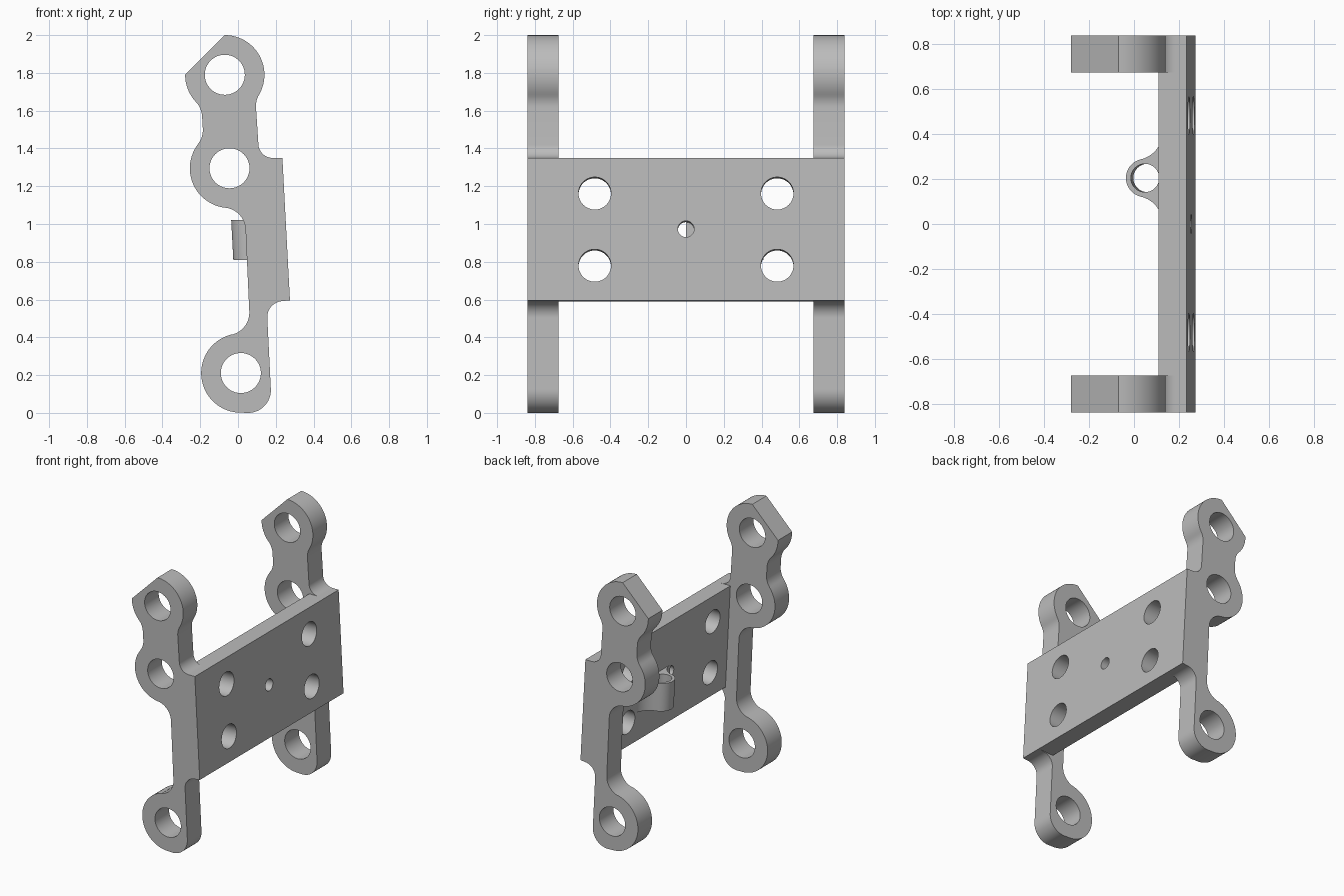
import bpy, bmesh
from math import atan2, cos, sin, radians, degrees
from mathutils import Vector

old = bpy.data.objects.get("Cube")
if old:
    bpy.data.objects.remove(old, do_unlink=True)

LEAN = 0.053        # the whole bracket leans this much in x per unit of height
TILT = 3.03         # the same lean in degrees

grey = bpy.data.materials.new("plain grey")
grey.use_nodes = True
grey.diffuse_color = (0.5, 0.5, 0.5, 1)
grey.node_tree.nodes["Principled BSDF"].inputs["Base Color"].default_value = (0.5, 0.5, 0.5, 1)


def arc(c, r, a0, a1):
    n = max(4, int(abs(a1 - a0) / 5))
    angles = [radians(a0 + (a1 - a0) * i / n) for i in range(n + 1)]
    return [(c[0] + r * cos(a), c[1] + r * sin(a)) for a in angles]


def toward(a, b):
    return degrees(atan2(b[1] - a[1], b[0] - a[0]))


def prism(name, start, end):
    """Solid between two matching outlines."""
    bm = bmesh.new()
    a = [bm.verts.new(p) for p in start]
    b = [bm.verts.new(p) for p in end]
    bm.faces.new(a)
    bm.faces.new(b[::-1])
    for i in range(len(a)):
        j = (i + 1) % len(a)
        bm.faces.new((a[i], b[i], b[j], a[j]))
    bmesh.ops.recalc_face_normals(bm, faces=bm.faces)
    mesh = bpy.data.meshes.new(name)
    bm.to_mesh(mesh)
    bm.free()
    mesh.materials.append(grey)
    ob = bpy.data.objects.new(name, mesh)
    bpy.context.collection.objects.link(ob)
    return ob


def select(ob):
    bpy.ops.object.select_all(action='DESELECT')
    ob.select_set(True)
    bpy.context.view_layer.objects.active = ob


def drill(ob, centre, radius, axis, depth):
    """Cut a round hole along an axis."""
    rot = Vector(axis).to_track_quat('Z', 'Y').to_euler()
    bpy.ops.mesh.primitive_cylinder_add(vertices=64, radius=radius, depth=depth,
                                        location=centre, rotation=rot)
    cutter = bpy.context.object
    cutter.hide_render = True
    cutter.data.materials.append(grey)
    select(ob)
    mod = ob.modifiers.new("hole", 'BOOLEAN')
    mod.operation = 'DIFFERENCE'
    mod.solver = 'EXACT'
    mod.object = cutter
    bpy.ops.object.modifier_apply(modifier=mod.name)
    bpy.data.objects.remove(cutter, do_unlink=True)


def finish(ob):
    select(ob)
    bpy.ops.object.shade_smooth_by_angle(angle=radians(25))


# Arm outline: three eyes joined by tangent fillets
top, mid, low = (-0.07, 1.79), (-0.045, 1.295), (0.015, 0.211)
R, F, BORE = 0.21, 0.12, 0.106
neck_a, neck_b = (-0.31, 1.564), (-0.306, 1.498)
web_a, web_b = (-0.08, 0.967), (-0.06, 0.531)
neck_c = (0.215, 1.624)

outline = [(top[0], top[1] + R)]
outline += arc(top, R, 180, 360 + toward(top, neck_a))
outline += arc(neck_a, F, toward(neck_a, top), TILT)
outline += arc(neck_b, F, TILT, toward(neck_b, mid))
outline += arc(mid, R, toward(mid, neck_b), 360 + toward(mid, web_a))
outline += arc(web_a, F, toward(web_a, mid), TILT)
outline += arc(web_b, F, TILT, toward(web_b, low))
outline += arc(low, R, toward(low, web_b), 265)
outline += arc((0.054, 0.12), F, 270, 360 + TILT)
outline += arc((0.24, 0.507), 0.085, 180 + TILT, 90 + TILT)
outline += [(0.275, 0.596), (0.235, 1.35)]
outline += arc((0.183, 1.425), 0.075, 270, 180 + TILT)
outline += arc(neck_c, F, 180 + TILT, toward(neck_c, top))
outline += arc(top, R, toward(top, neck_c), 85)

# Arms
for name, y0, y1 in (("front_arm", -0.84, -0.675), ("back_arm", 0.675, 0.84)):
    arm = prism(name, [(x, y0, z) for x, z in outline], [(x, y1, z) for x, z in outline])
    for eye in (top, mid, low):
        drill(arm, (eye[0], (y0 + y1) / 2, eye[1]), BORE, (0, 1, 0), 0.5)
    finish(arm)

# Mounting plate with four bolt holes and a small centre hole
section = [(0.11, 1.35), (0.235, 1.35), (0.275, 0.596), (0.15, 0.59)]
plate = prism("mounting_plate", [(x, -0.675, z) for x, z in section],
              [(x, 0.675, z) for x, z in section])
across = (1, 0, LEAN)
for y in (-0.483, 0.483):
    for z in (0.78, 1.162):
        drill(plate, (0.19 + LEAN * (1 - z), y, z - 0.003), 0.086, across, 0.5)
drill(plate, (0.19, 0, 0.97), 0.043, across, 0.5)
finish(plate)

# Pin boss on the inner side, blended into the plate
Z_TOP, Z_BOTTOM = 1.02, 0.81
hub, blend = (0.049, 0.205), 0.125
face_x = 0.11 + LEAN * (1.35 - Z_TOP)
side_a, side_b = (face_x - blend, 0.0), (face_x - blend, 0.41)
boss_line = arc(side_a, blend, 0, toward(side_a, hub))
boss_line += arc(hub, 0.085, 360 + toward(hub, side_a), toward(hub, side_b))[1:-1]
boss_line += arc(side_b, blend, toward(side_b, hub), 0)
shift = LEAN * (Z_TOP - Z_BOTTOM)
boss = prism("pin_boss", [(x, y, Z_TOP) for x, y in boss_line],
             [(x + shift, y, Z_BOTTOM) for x, y in boss_line])
drill(boss, (hub[0] + shift / 2, hub[1], (Z_TOP + Z_BOTTOM) / 2), 0.063, (-LEAN, 0, 1), 0.5)
finish(boss)
